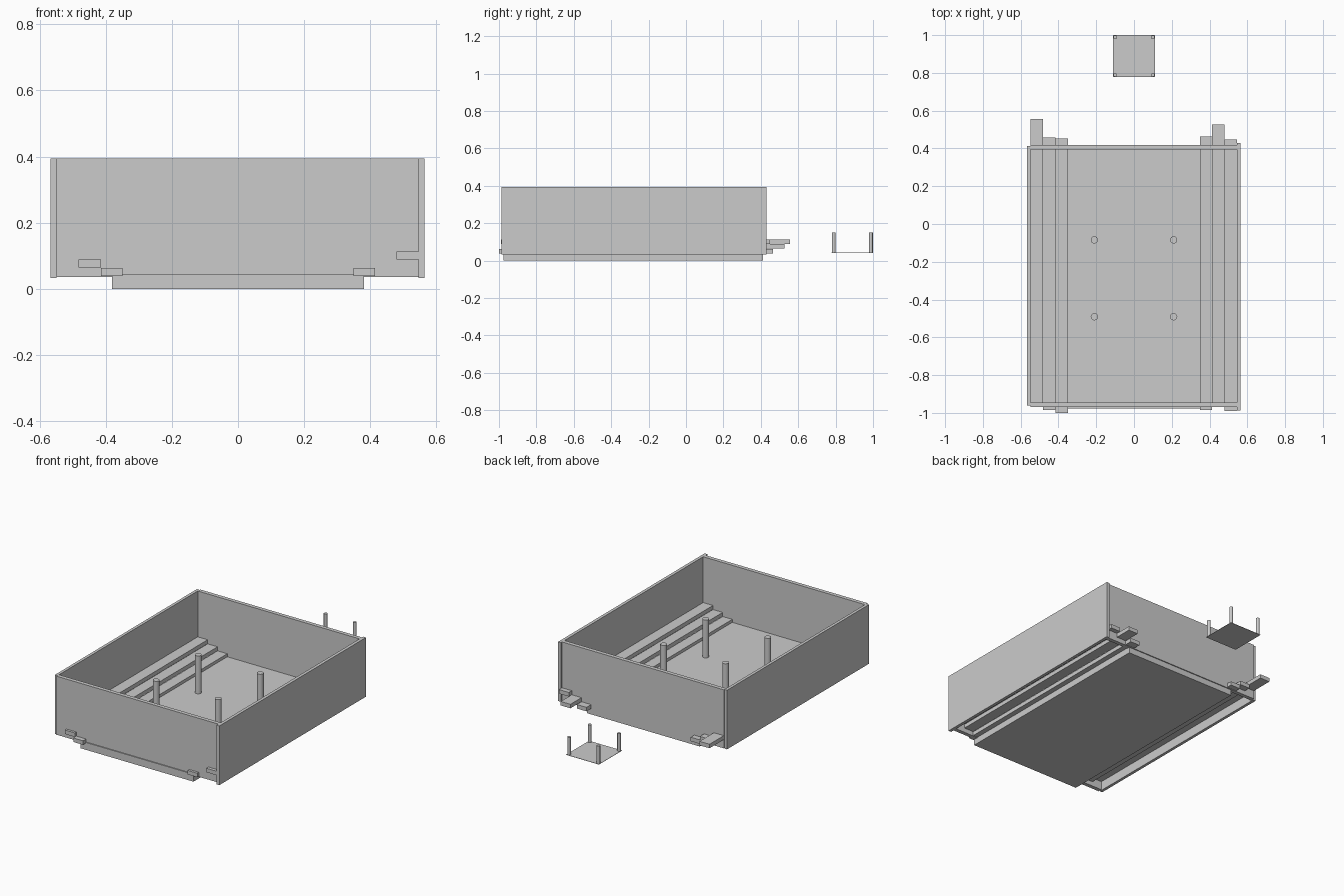
import bpy

if "Cube" in bpy.data.objects:
    bpy.data.objects.remove(bpy.data.objects["Cube"])


def box(name, x, y, z):
    """Box from (min, max) pairs."""
    bpy.ops.mesh.primitive_cube_add(
        size=1, location=[(a + b) / 2 for a, b in (x, y, z)])
    ob = bpy.context.object
    ob.name = name
    ob.scale = [b - a for a, b in (x, y, z)]
    bpy.ops.object.transform_apply(location=False, rotation=False, scale=True)
    return ob


def post(name, x, y, z0, z1, r):
    bpy.ops.mesh.primitive_cylinder_add(
        vertices=32, radius=r, depth=z1 - z0, location=(x, y, (z0 + z1) / 2))
    bpy.context.object.name = name
    bpy.ops.object.shade_smooth_by_angle()


def upturned_table(name, hx, y, z, thick, height, r, inset):
    """Thin top lying flat with four round legs pointing up."""
    box(name + "_top", (-hx, hx), y, (z, z + thick))
    for sx in (-1, 1):
        for ly in (y[0] + inset, y[1] - inset):
            post(name + "_leg", sx * (hx - inset), ly, z, z + height, r)


# base slab
box("base_slab", (-0.382, 0.382), (-0.976, 0.413), (0, 0.045))

# four walls
box("left_wall", (-0.567, -0.549), (-0.96, 0.413), (0.032, 0.394))
box("right_wall", (0.546, 0.565), (-0.987, 0.43), (0.032, 0.394))
box("front_wall", (-0.549, 0.546), (-0.97, -0.946), (0.036, 0.394))
box("back_wall", (-0.549, 0.546), (0.395, 0.419), (0.036, 0.394))

# stepped side boards, uneven lengths: (x range, y range), inner to outer
left = [((-0.415, -0.349), (-1.0, 0.453)),
        ((-0.482, -0.415), (-0.985, 0.459)),
        ((-0.549, -0.482), (-0.95, 0.557))]
right = [((0.349, 0.414), (-0.985, 0.464)),
         ((0.414, 0.48), (-0.95, 0.526)),
         ((0.48, 0.546), (-0.99, 0.448))]
for side, boards in (("left", left), ("right", right)):
    for i, (x, y) in enumerate(boards):
        z = 0.039 + 0.025 * i
        box(f"{side}_board", x, y, (z, z + 0.0245))

# large table inside the box and small one behind it
upturned_table("large_table", 0.234, (-0.515, -0.06), 0.044, 0.003, 0.235, 0.019, 0.024)
upturned_table("small_table", 0.111, (0.778, 1.0), 0.041, 0.002, 0.11, 0.01, 0.0115)
